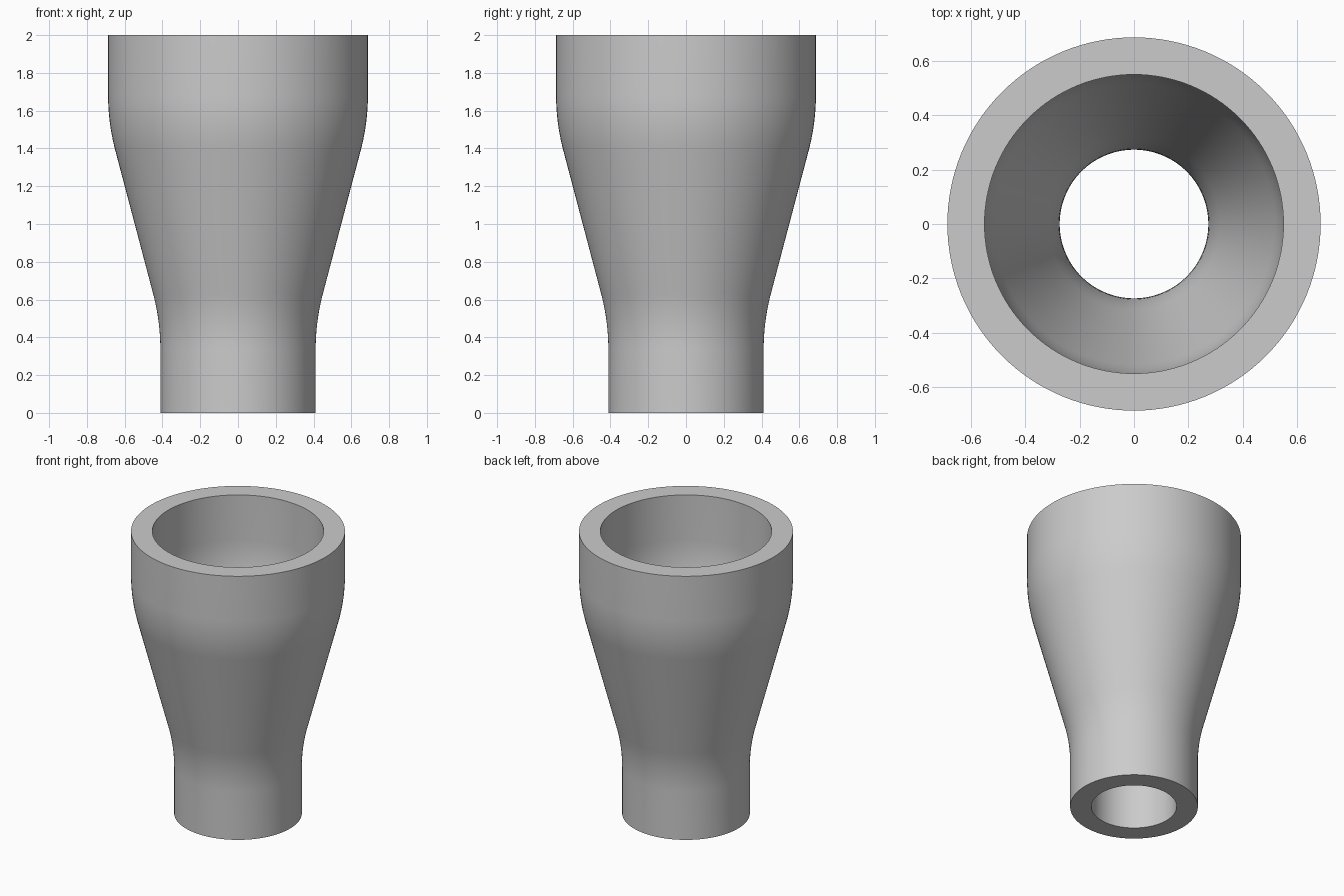
import bpy, bmesh
from math import sin, cos, radians, tau

cube = bpy.data.objects.get("Cube")
if cube:
    bpy.data.objects.remove(cube, do_unlink=True)

HEIGHT, WALL = 2.0, 0.137
R_BOTTOM, R_TOP = 0.411, 0.688
Z_LOW, Z_HIGH = 0.335, 1.685      # ends of the straight collars
BEND, SLOPE = 1.16, radians(15)   # bend radius and taper angle
ARC_STEPS, SIDES = 10, 128


def wall_profile(inset):
    """Radius/height points of one wall, bottom to top, offset inwards."""
    low, high = BEND + inset, BEND - inset
    angles = [SLOPE * i / ARC_STEPS for i in range(ARC_STEPS + 1)]
    points = [(R_BOTTOM - inset, 0)]
    points += [(R_BOTTOM - inset + low * (1 - cos(a)), Z_LOW + low * sin(a)) for a in angles]
    points += [(R_TOP - inset - high * (1 - cos(a)), Z_HIGH - high * sin(a)) for a in reversed(angles)]
    points.append((R_TOP - inset, HEIGHT))
    return points


# Closed section of the pipe wall, revolved around z
section = wall_profile(0) + wall_profile(WALL)[::-1]
bm = bmesh.new()
verts = [bm.verts.new((r, 0, z)) for r, z in section]
edges = [bm.edges.new((v, verts[i - 1])) for i, v in enumerate(verts)]
bmesh.ops.spin(bm, geom=verts + edges, cent=(0, 0, 0), axis=(0, 0, 1),
               angle=tau, steps=SIDES, use_merge=True)
bmesh.ops.remove_doubles(bm, verts=bm.verts[:], dist=0.0001)
bmesh.ops.recalc_face_normals(bm, faces=bm.faces[:])
mesh = bpy.data.meshes.new("pipe_reducer")
bm.to_mesh(mesh)
bm.free()

reducer = bpy.data.objects.new("pipe_reducer", mesh)
bpy.context.collection.objects.link(reducer)

# Plain grey
grey = bpy.data.materials.new("light grey")
grey.use_nodes = True
colour = (0.6, 0.6, 0.6, 1)
grey.diffuse_color = colour
grey.node_tree.nodes["Principled BSDF"].inputs["Base Color"].default_value = colour
mesh.materials.append(grey)

# Smooth walls with sharp rims
bpy.ops.object.select_all(action="DESELECT")
reducer.select_set(True)
bpy.context.view_layer.objects.active = reducer
bpy.ops.object.shade_smooth_by_angle(angle=radians(30))
